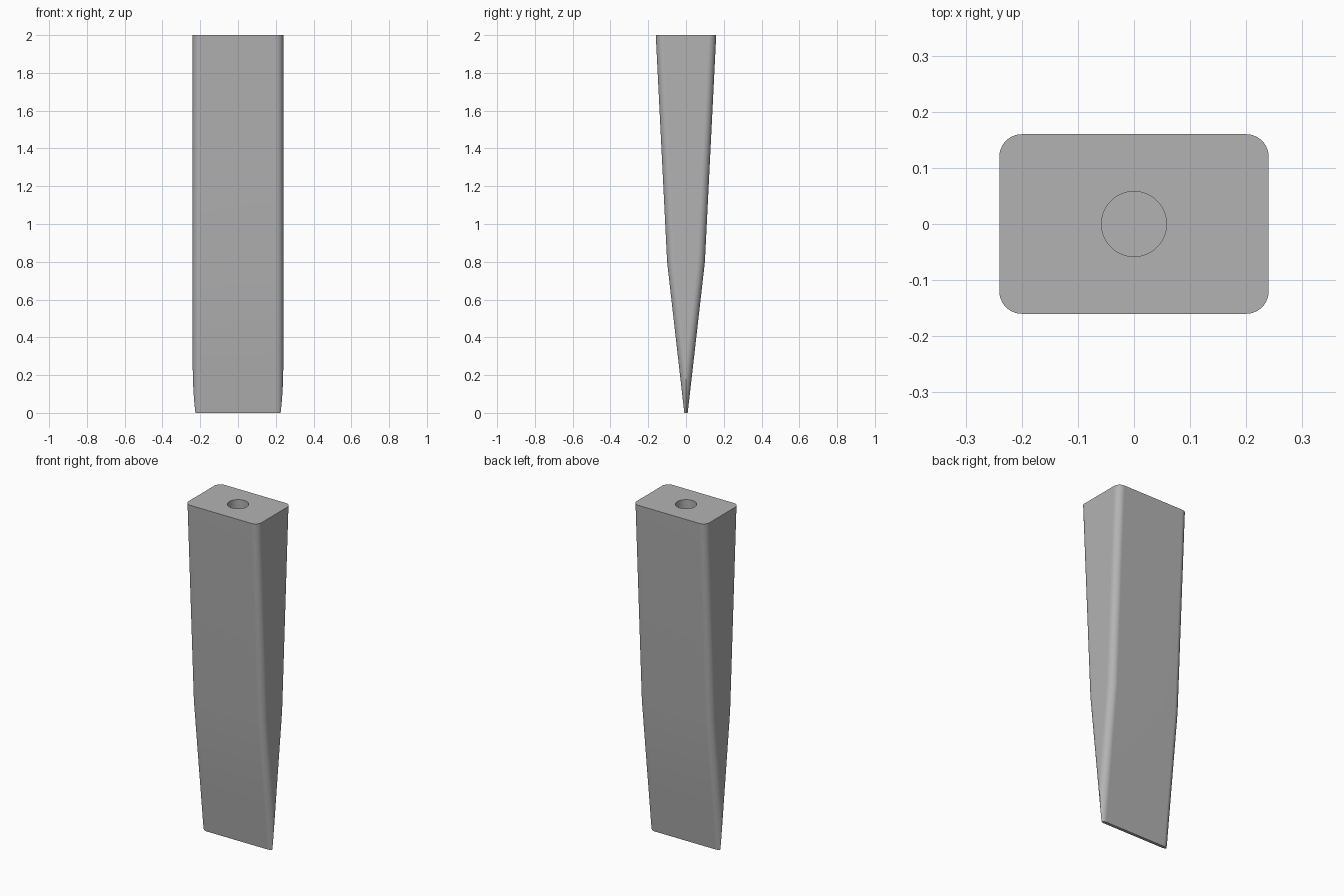
import bpy
import bmesh
from math import asin, cos, sin, pi, radians

cube = bpy.data.objects.get("Cube")
if cube:
    bpy.data.objects.remove(cube, do_unlink=True)

HALF_WIDTH, FILLET, STEPS = 0.24, 0.04, 10
TIP, WAIST, HEAD = 0.009, 0.10, 0.16      # half thickness
WAIST_Z, TOP_Z = 0.8, 2.0
HOLE_RADIUS, HOLE_DEPTH = 0.058, 0.4

# Plain grey steel
steel = bpy.data.materials.new("grey_steel")
steel.use_nodes = True
grey = (0.45, 0.45, 0.45, 1)
steel.diffuse_color = grey
steel.node_tree.nodes["Principled BSDF"].inputs["Base Color"].default_value = grey


def section(half):
    """Rounded rectangle; thin sections keep only the outer part of each fillet."""
    start = asin(max(0, 1 - half / FILLET))
    angles = [start + (pi / 2 - start) * i / STEPS for i in range(STEPS + 1)]
    arc = [(HALF_WIDTH - FILLET + FILLET * cos(a),
            max(0, half - FILLET + FILLET * sin(a))) for a in angles]
    upper = arc + [(-x, y) for x, y in reversed(arc)]
    return upper + [(-x, -y) for x, y in upper]


# Wedge body lofted from the thin edge to the head
fillet_z = WAIST_Z * (FILLET - TIP) / (WAIST - TIP)
levels = [fillet_z * (i / 8) ** 1.0 for i in range(9)]
stations = [(z, TIP + (WAIST - TIP) * z / WAIST_Z) for z in levels]
stations += [(WAIST_Z, WAIST), (TOP_Z, HEAD)]

bm = bmesh.new()
rings = [[bm.verts.new((x, y, z)) for x, y in section(half)] for z, half in stations]
for low, high in zip(rings, rings[1:]):
    for i in range(len(low)):
        j = (i + 1) % len(low)
        bm.faces.new((low[i], low[j], high[j], high[i]))
bm.faces.new(rings[0][::-1])
bm.faces.new(rings[-1])
bmesh.ops.remove_doubles(bm, verts=bm.verts, dist=1e-5)
bmesh.ops.recalc_face_normals(bm, faces=bm.faces)
mesh = bpy.data.meshes.new("wedge_body")
bm.to_mesh(mesh)
bm.free()
mesh.materials.append(steel)
body = bpy.data.objects.new("wedge_body", mesh)
bpy.context.collection.objects.link(body)

# Blind round hole in the head
bpy.ops.mesh.primitive_cylinder_add(vertices=48, radius=HOLE_RADIUS,
                                    depth=2 * HOLE_DEPTH, location=(0, 0, TOP_Z))
cutter = bpy.context.object
cutter.name = "hole_cutter"
cutter.hide_render = True
cutter.data.materials.append(steel)
cut = body.modifiers.new("hole", "BOOLEAN")
cut.operation = "DIFFERENCE"
cut.solver = "EXACT"
cut.object = cutter

bpy.ops.object.select_all(action="DESELECT")
body.select_set(True)
bpy.context.view_layer.objects.active = body
bpy.ops.object.modifier_apply(modifier=cut.name)
bpy.data.objects.remove(cutter, do_unlink=True)

# Smooth fillets, flat broad faces
bpy.ops.object.shade_smooth_by_angle(angle=radians(30))
flat = body.modifiers.new("flat_faces", "WEIGHTED_NORMAL")
flat.keep_sharp = True
